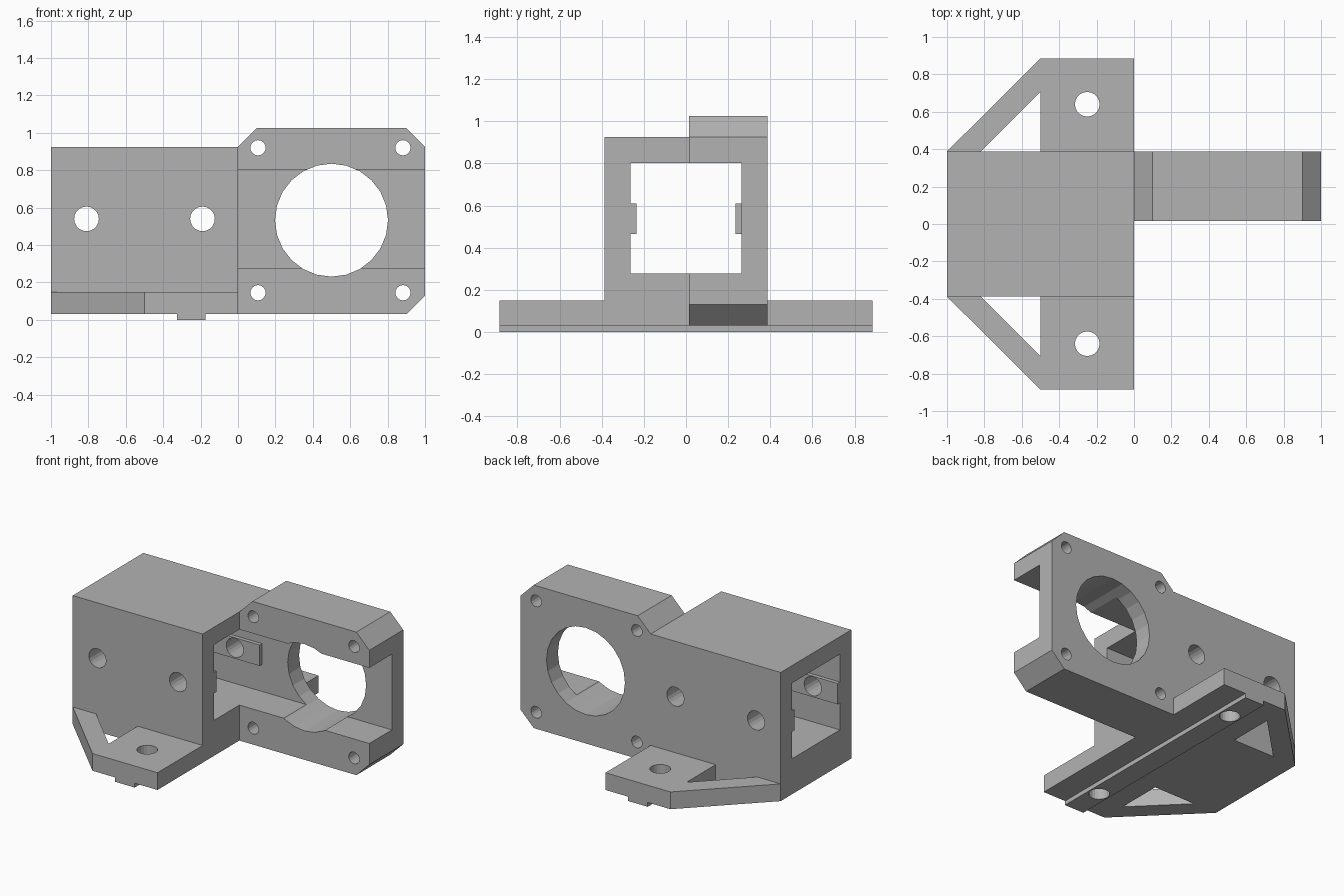
import bpy, bmesh, math
from mathutils import Vector

if "Cube" in bpy.data.objects:
    bpy.data.objects.remove(bpy.data.objects["Cube"])

grey = bpy.data.materials.new("plain grey")
grey.diffuse_color = (0.45, 0.45, 0.45, 1)
grey.use_nodes = True
grey.node_tree.nodes["Principled BSDF"].inputs["Base Color"].default_value = grey.diffuse_color


def prism(name, axis, points, lo, hi):
    """Extrude a closed 2D outline along one axis from lo to hi."""
    place = {"x": lambda a, b, t: (t, a, b),
             "y": lambda a, b, t: (a, t, b),
             "z": lambda a, b, t: (a, b, t)}[axis]
    bm = bmesh.new()
    face = bm.faces.new([bm.verts.new(place(a, b, lo)) for a, b in points])
    new = bmesh.ops.extrude_face_region(bm, geom=[face])["geom"]
    move = Vector(place(0, 0, hi)) - Vector(place(0, 0, lo))
    bmesh.ops.translate(bm, vec=move, verts=[v for v in new if isinstance(v, bmesh.types.BMVert)])
    bmesh.ops.recalc_face_normals(bm, faces=bm.faces)
    mesh = bpy.data.meshes.new(name)
    bm.to_mesh(mesh)
    bm.free()
    mesh.materials.append(grey)
    obj = bpy.data.objects.new(name, mesh)
    bpy.context.collection.objects.link(obj)
    return obj


def rect(a0, a1, b0, b1):
    return [(a0, b0), (a1, b0), (a1, b1), (a0, b1)]


def circle(a, b, r, n):
    return [(a + r * math.cos(2 * math.pi * i / n), b + r * math.sin(2 * math.pi * i / n))
            for i in range(n)]


def combine(target, tool, operation):
    mod = target.modifiers.new(operation, "BOOLEAN")
    mod.operation = operation
    mod.solver = "EXACT"
    mod.object = tool
    bpy.context.view_layer.objects.active = target
    bpy.ops.object.modifier_apply(modifier=mod.name)
    bpy.data.objects.remove(tool)


def cut(target, axis, points, lo, hi):
    combine(target, prism("cutter", axis, points, lo, hi), "DIFFERENCE")


W, BASE, TOP, IN = 0.388, 0.03, 0.925, 0.263   # half width, base, body top, bore half width
LOW, HIGH = 0.277, 0.803                       # bore floor and ceiling

# Tube body, its bore narrowed by a raised pad along each side wall
body = prism("bracket", "x", rect(-W, W, BASE, TOP), -1, 0)
p, z0, z1 = 0.236, 0.465, 0.61
right = [(IN, LOW), (IN, z0), (p, z0), (p, z1), (IN, z1), (IN, HIGH)]
bore = right + [(-y, z) for y, z in reversed(right)]
cut(body, "x", bore, -1.1, 0.1)
for x in (-0.81, -0.19):
    cut(body, "y", circle(x, 0.54, 0.066, 20), -0.6, 0.6)

# Mounting plate with triangular openings, screw holes and a rail below
F = 0.885
plate = prism("plate", "z", [(-1, -W), (-0.5, -F), (0, -F), (0, F), (-0.5, F), (-1, W)],
              BASE, 0.15)
rail = prism("rail", "z", rect(-0.325, -0.175, -F, F), 0, 0.06)
combine(plate, rail, "UNION")
for s in (-1, 1):
    cut(plate, "z", [(-0.82, s * W), (-0.5, s * 0.708), (-0.5, s * W)], -0.1, 0.3)
    cut(plate, "z", circle(-0.25, s * 0.64, 0.066, 20), -0.1, 0.3)

# Fan frame with chamfered corners, a side channel and a round opening
frame = prism("fan_frame", "y", [(0, BASE), (0.9, BASE), (1, 0.13), (1, TOP), (0.9, 1.025),
                                 (0.1, 1.025), (0, TOP)], 0.015, W)
cut(frame, "x", rect(-0.2, IN, LOW, HIGH), -0.1, 1.1)
cut(frame, "y", circle(0.5, 0.533, 0.302, 24), -0.2, 0.6)
for x in (0.107, 0.882):
    for z in (0.145, 0.92):
        cut(frame, "y", circle(x, z, 0.041, 16), -0.2, 0.6)

# Fuse the parts into one printed bracket
combine(body, plate, "UNION")
combine(body, frame, "UNION")
